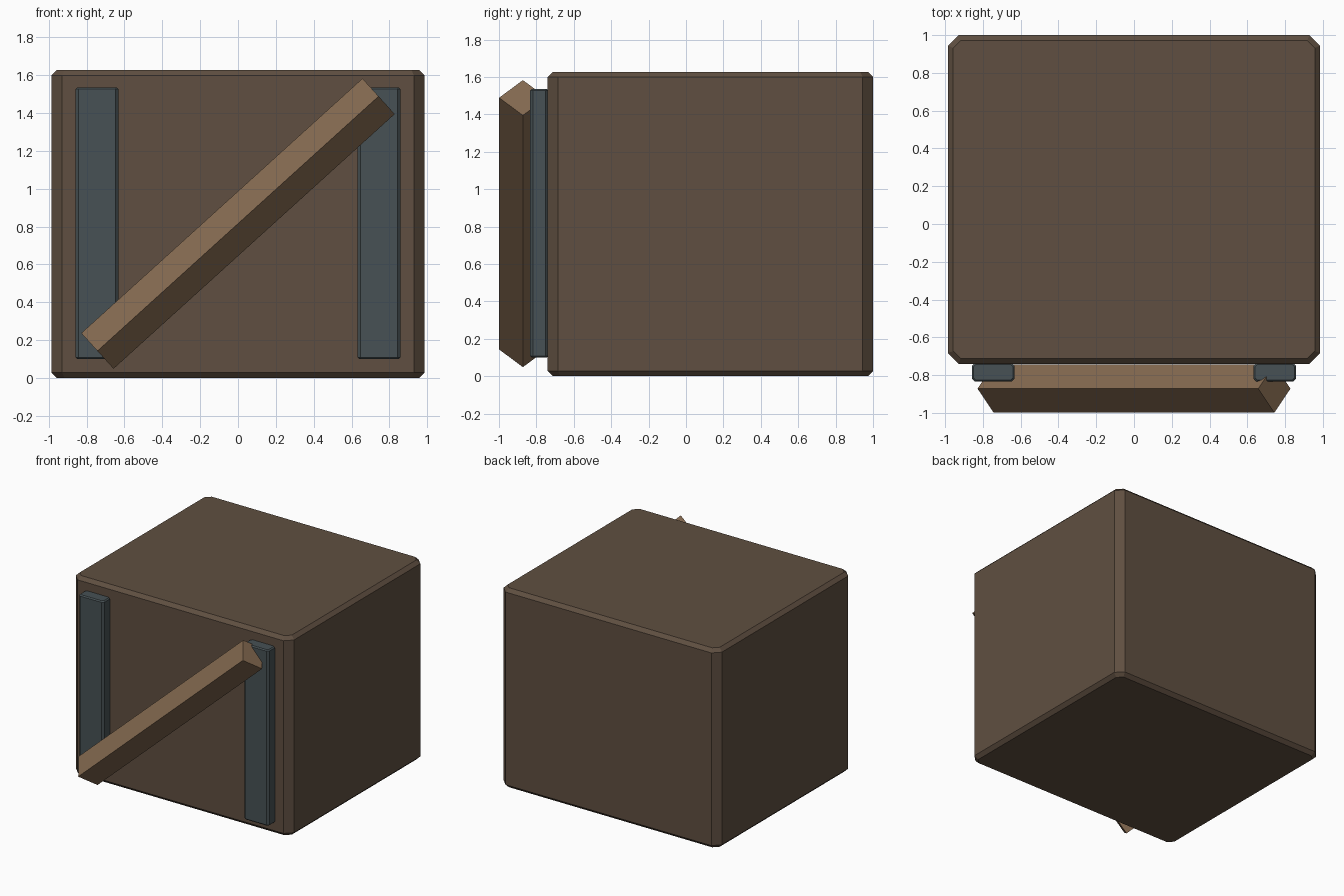
import bpy, bmesh
from mathutils import Vector

if "Cube" in bpy.data.objects:
    bpy.data.objects.remove(bpy.data.objects["Cube"])


def material(name, rgb):
    m = bpy.data.materials.new(name)
    m.diffuse_color = (*rgb, 1)
    m.use_nodes = True
    m.node_tree.nodes["Principled BSDF"].inputs["Base Color"].default_value = m.diffuse_color
    return m


def finish(bm, name, mat):
    bmesh.ops.recalc_face_normals(bm, faces=bm.faces)
    me = bpy.data.meshes.new(name)
    bm.to_mesh(me)
    bm.free()
    me.materials.append(mat)
    ob = bpy.data.objects.new(name, me)
    bpy.context.collection.objects.link(ob)
    return ob


def chamfered_block(name, lo, hi, corner, rim, mat):
    """Box with chamfered upright edges, then a smaller chamfer on both rims."""
    lo, hi = Vector(lo), Vector(hi)
    bm = bmesh.new()
    bmesh.ops.create_cube(bm, size=1)
    bmesh.ops.scale(bm, vec=hi - lo, verts=bm.verts)
    bmesh.ops.translate(bm, vec=(lo + hi) / 2, verts=bm.verts)

    def is_upright(e):
        return abs(e.verts[0].co.z - e.verts[1].co.z) > 1e-4

    bmesh.ops.bevel(bm, geom=[e for e in bm.edges if is_upright(e)],
                    offset=corner, segments=1, affect='EDGES')
    bmesh.ops.bevel(bm, geom=[e for e in bm.edges if not is_upright(e)],
                    offset=rim, segments=1, affect='EDGES')
    return finish(bm, name, mat)


def diamond_bar(name, a, b, radius, mat):
    """Four-sided bar from a to b with one edge facing the front."""
    a, b = Vector(a), Vector(b)
    front = Vector((0, -1, 0))
    side = (b - a).normalized().cross(front)
    bm = bmesh.new()
    rings = [[bm.verts.new(p + d * radius) for d in (front, side, -front, -side)]
             for p in (a, b)]
    for ring in rings:
        bm.faces.new(ring)
    for i in range(4):
        j = (i + 1) % 4
        bm.faces.new((rings[0][i], rings[0][j], rings[1][j], rings[1][i]))
    return finish(bm, name, mat)


dark_wood = material("dark_wood", (0.115, 0.078, 0.052))
light_wood = material("light_wood", (0.235, 0.145, 0.082))
iron = material("iron", (0.063, 0.083, 0.09))

# Crate body
chamfered_block("crate_body", (-0.985, -0.74, 0), (0.985, 1.0, 1.628),
                0.056, 0.028, dark_wood)

# Upright metal straps on the front
for s, side in ((-1, "left"), (1, "right")):
    x = s * 0.745
    chamfered_block(side + "_strap", (x - 0.113, -0.834, 0.1),
                    (x + 0.113, -0.735, 1.536), 0.016, 0.009, iron)

# Diagonal brace across the front
diamond_bar("diagonal_brace", (-0.743, -0.872, 0.143), (0.743, -0.872, 1.489),
            0.127, light_wood)
